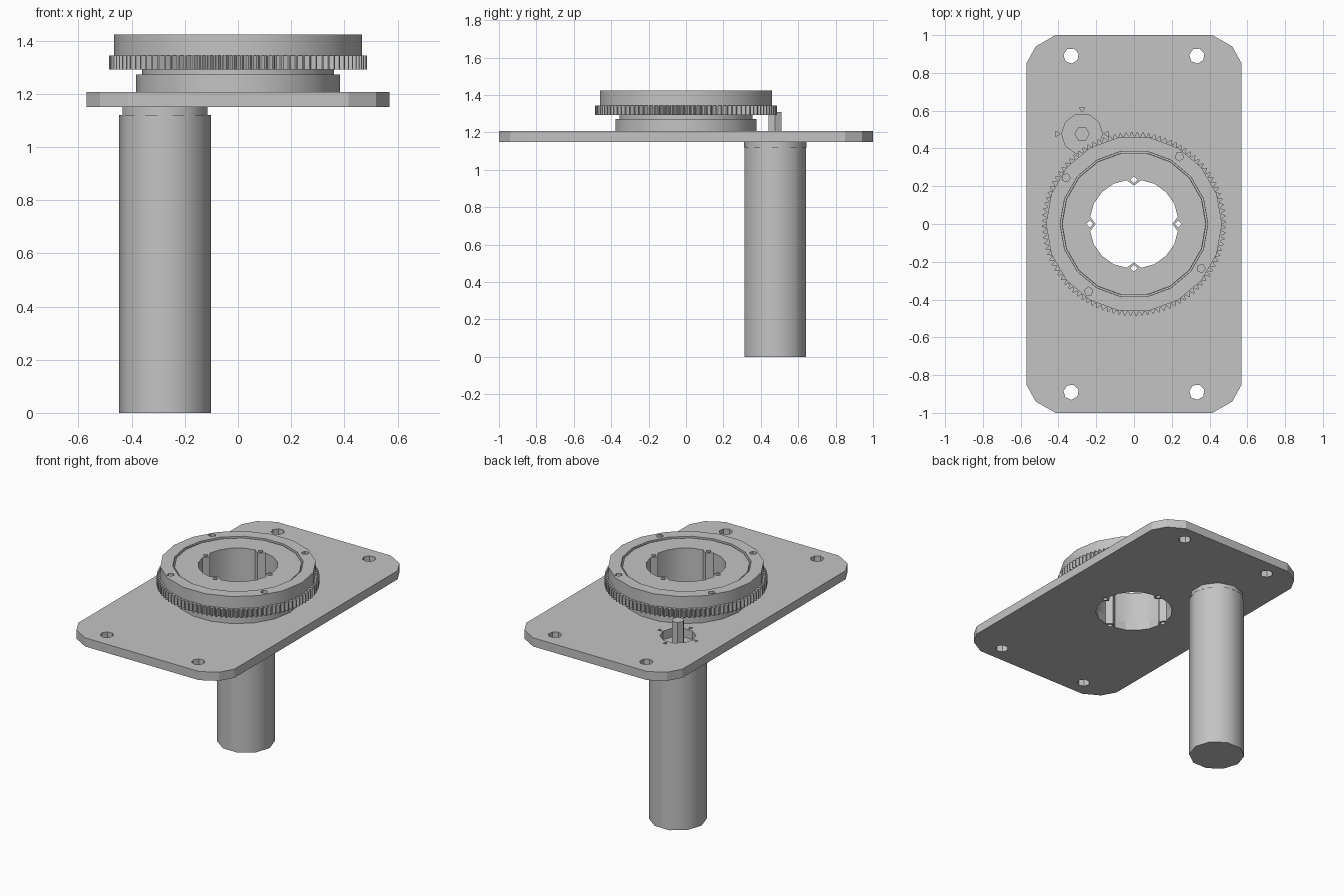
import bpy, bmesh, math
from math import cos, sin, pi, radians

if "Cube" in bpy.data.objects:
    bpy.data.objects.remove(bpy.data.objects["Cube"])

metal = bpy.data.materials.new("machined_grey")
metal.diffuse_color = (0.55, 0.55, 0.55, 1)
metal.use_nodes = True
metal.node_tree.nodes["Principled BSDF"].inputs["Base Color"].default_value = metal.diffuse_color


def ngon(r, n, cx=0, cy=0, phase=0.0):
    return [(cx + r * cos(phase + 2 * pi * i / n), cy + r * sin(phase + 2 * pi * i / n))
            for i in range(n)]


def extrude(name, loops, z0, z1, smooth=0):
    """Extrude an outline with holes (even-odd fill) from z0 to z1."""
    cu = bpy.data.curves.new(name + "_outline", 'CURVE')
    cu.dimensions = '2D'
    cu.fill_mode = 'BOTH'
    cu.extrude = (z1 - z0) / 2
    for pts in loops:
        sp = cu.splines.new('POLY')
        sp.points.add(len(pts) - 1)
        for p, (x, y) in zip(sp.points, pts):
            p.co = (x, y, 0, 1)
        sp.use_cyclic_u = True
    tmp = bpy.data.objects.new(name + "_tmp", cu)
    bpy.context.collection.objects.link(tmp)
    dg = bpy.context.evaluated_depsgraph_get()
    me = bpy.data.meshes.new_from_object(tmp.evaluated_get(dg))
    bpy.data.objects.remove(tmp)
    bm = bmesh.new()
    bm.from_mesh(me)
    bmesh.ops.remove_doubles(bm, verts=bm.verts, dist=1e-5)
    bmesh.ops.translate(bm, verts=bm.verts, vec=(0, 0, (z0 + z1) / 2))
    bmesh.ops.recalc_face_normals(bm, faces=bm.faces)
    for f in bm.faces:
        f.smooth = False
    bm.to_mesh(me)
    bm.free()
    me.materials.clear()
    me.materials.append(metal)
    ob = bpy.data.objects.new(name, me)
    bpy.context.collection.objects.link(ob)
    if smooth:
        bpy.ops.object.select_all(action='DESELECT')
        ob.select_set(True)
        bpy.context.view_layer.objects.active = ob
        bpy.ops.object.shade_smooth_by_angle(angle=radians(smooth))
    return ob


# central bore with four inward bosses, each with a small through hole
bore, boss_holes = [], []
for k in range(4):
    a = k * pi / 2
    quarter = [(0.232, -0.038), (0.203, 0), (0.232, 0.038)]
    quarter += [(0.239 * cos(radians(d)), 0.239 * sin(radians(d))) for d in (27, 45, 63)]
    bore += [(x * cos(a) - y * sin(a), x * sin(a) + y * cos(a)) for x, y in quarter]
    boss_holes.append(ngon(0.018, 4, 0.235 * cos(a), 0.235 * sin(a)))
bore_loops = [bore] + boss_holes

# base plate with rounded corners, mounting holes and motor opening
MX, MY = -0.275, 0.477
quarter = [(0.57, 0.85), (0.52, 0.94), (0.415, 1.0)]
outline = (quarter + [(-x, y) for x, y in reversed(quarter)]
           + [(-x, -y) for x, y in quarter] + [(x, -y) for x, y in reversed(quarter)])
mounts = [ngon(0.041, 7, sx * 0.333, sy * 0.89, 0.3) for sx in (-1, 1) for sy in (-1, 1)]
screws = [ngon(0.017, 3, MX + 0.132 * cos(a), MY + 0.132 * sin(a), a + pi)
          for a in (0, pi / 2, pi, 1.5 * pi)]
extrude("base_plate", [outline, ngon(0.108, 10, MX, MY)] + mounts + screws + bore_loops,
        1.15, 1.207)

# motor body, gearbox top and drive shaft
extrude("motor_body", [ngon(0.173, 10, MX, MY)], 0, 1.12, 40)
extrude("motor_gearbox", [ngon(0.168, 10, MX, MY, pi / 10)], 1.12, 1.15, 40)
extrude("motor_shaft", [ngon(0.04, 6, MX, MY)], 1.15, 1.31)

# fixed hub of the turntable
extrude("hub_base", [ngon(0.383, 18)] + bore_loops, 1.207, 1.272, 30)
extrude("hub_neck", [ngon(0.362, 18)] + bore_loops, 1.272, 1.30, 30)
extrude("hub_race", [ngon(0.381, 18)] + bore_loops, 1.30, 1.417, 30)

# toothed gear ring
TEETH = 100
teeth = []
for i in range(TEETH):
    for off, r in ((0, 0.466), (0.3, 0.486), (0.5, 0.486), (0.8, 0.466)):
        a = 2 * pi * (i + off) / TEETH
        teeth.append((r * cos(a), r * sin(a)))
extrude("gear_ring", [teeth, ngon(0.39, 18)], 1.292, 1.345)

# rotating top ring with four screw holes
ring_holes = [ngon(0.023, 5, 0.43 * cos(a), 0.43 * sin(a), a)
              for a in (radians(56 + 90 * k) for k in (0, 1, 2, 3))]
ring_holes[1] = ngon(0.023, 5, -0.36, 0.245)
ring_holes[3] = ngon(0.023, 5, 0.355, -0.235)
extrude("top_ring", [ngon(0.466, 18), ngon(0.391, 18)] + ring_holes, 1.345, 1.424, 30)
